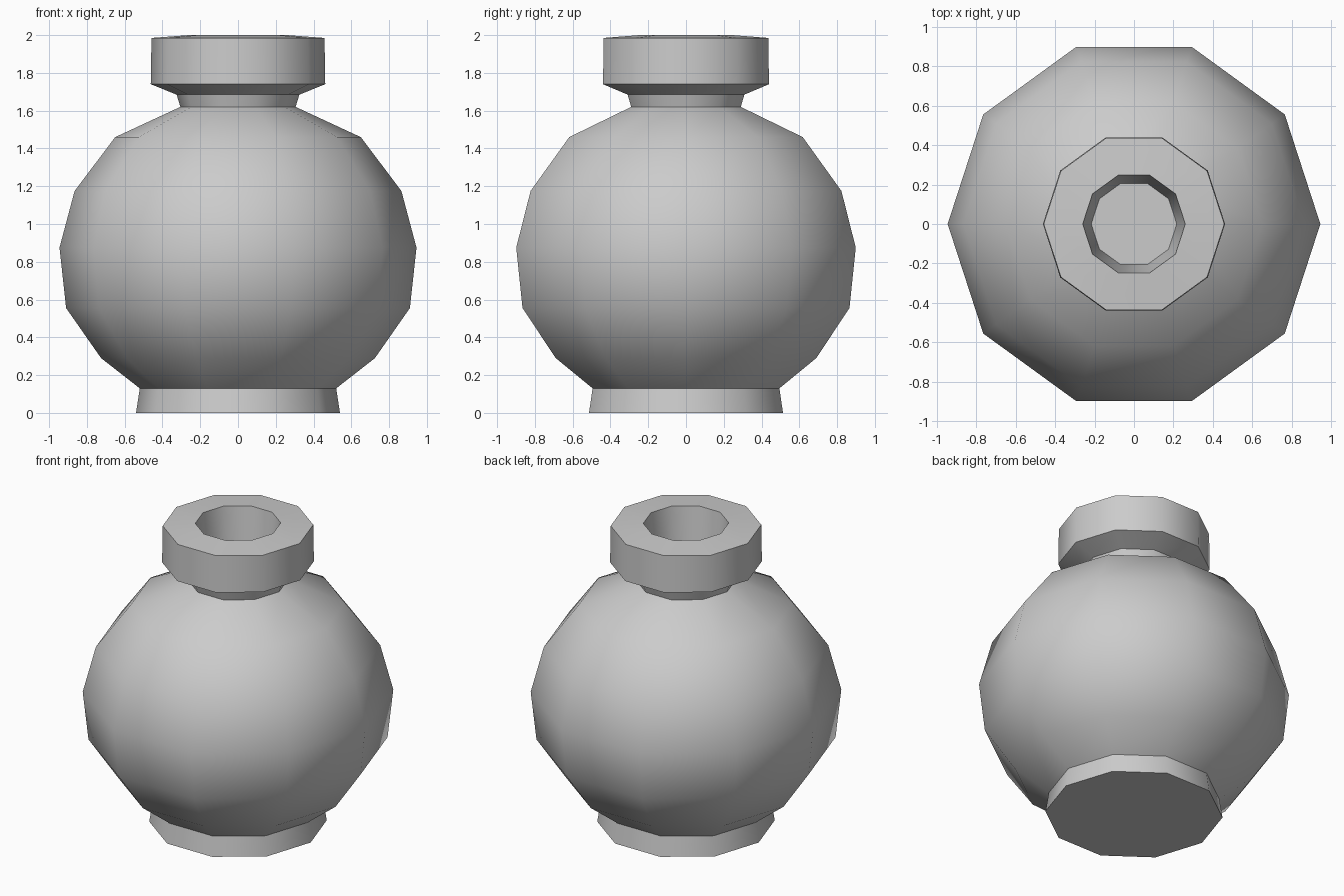
import bpy, bmesh, math

if "Cube" in bpy.data.objects:
    bpy.data.objects.remove(bpy.data.objects["Cube"])

SIDES = 10


def lathe(name, profile):
    """Revolve a (radius, height) profile into a ten-sided solid, capped at both ends."""
    bm = bmesh.new()
    rings = []
    for r, z in profile:
        rings.append([bm.verts.new((r * math.cos(math.tau * i / SIDES),
                                    r * math.sin(math.tau * i / SIDES), z))
                      for i in range(SIDES)])
    for a, b in zip(rings, rings[1:]):
        for i in range(SIDES):
            j = (i + 1) % SIDES
            bm.faces.new((a[i], a[j], b[j], b[i]))
    bm.faces.new(rings[0])
    bm.faces.new(rings[-1])
    bmesh.ops.recalc_face_normals(bm, faces=bm.faces)
    mesh = bpy.data.meshes.new(name)
    bm.to_mesh(mesh)
    bm.free()
    obj = bpy.data.objects.new(name, mesh)
    bpy.context.collection.objects.link(obj)
    bpy.ops.object.select_all(action='DESELECT')
    obj.select_set(True)
    bpy.context.view_layer.objects.active = obj
    bpy.ops.object.shade_smooth_by_angle(angle=math.radians(42))
    return obj


foot = [(0.54, 0.0), (0.52, 0.13)]
belly = [(0.725, 0.29), (0.91, 0.555), (0.945, 0.875),
         (0.865, 1.175), (0.65, 1.46)]
neck = [(0.305, 1.62), (0.325, 1.685)]
rim = [(0.462, 1.74), (0.458, 1.985)]
mouth = [(0.26, 2.0), (0.217, 1.62)]

# One continuous pot: foot, round belly, neck, thick rim and recessed mouth
lathe("round_pot", foot + belly + neck + rim + mouth)
